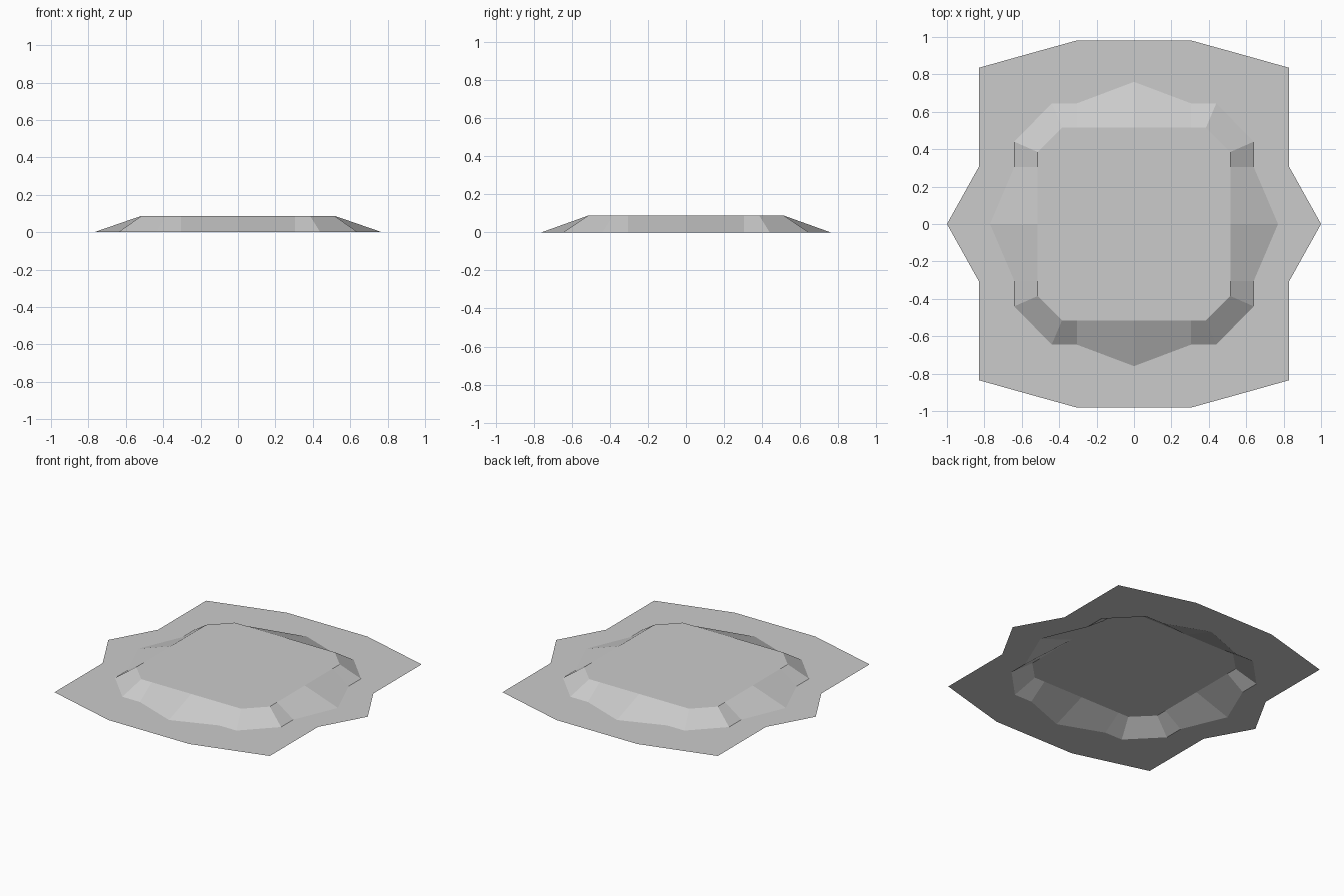
import bpy
import bmesh

cube = bpy.data.objects.get("Cube")
if cube:
    bpy.data.objects.remove(cube, do_unlink=True)

HEIGHT = 0.088

# One quarter of each outline, from the back middle round to the left middle
OUTER = [(0, .98), (.31, .98), (.57, .908), (.83, .835), (.83, .305), (1, 0)]
FOOT = [(0, .76), (.305, .645), (.44, .645), (.64, .44), (.64, .305), (.77, 0)]
TOP = [(0, .515), (.305, .515), (.385, .515), (.515, .385), (.515, .305), (.515, 0)]


def full_ring(quarter):
    """Mirror a quarter outline into a closed clockwise ring."""
    half = quarter + [(x, -y) for x, y in reversed(quarter[:-1])]
    return half + [(-x, y) for x, y in reversed(half[1:-1])]


def grey_material():
    mat = bpy.data.materials.new("plain grey")
    mat.use_nodes = True
    colour = (0.6, 0.6, 0.6, 1)
    mat.diffuse_color = colour
    bsdf = mat.node_tree.nodes["Principled BSDF"]
    bsdf.inputs["Base Color"].default_value = colour
    return mat


def add_ring(bm, quarter, z):
    return [bm.verts.new((x, y, z)) for x, y in full_ring(quarter)]


def bridge(bm, outer, inner):
    n = len(outer)
    for i in range(n):
        j = (i + 1) % n
        bm.faces.new((outer[j], outer[i], inner[i], inner[j]))


# Flat brim, sloping walls and raised top in one open sheet
bm = bmesh.new()
brim_edge = add_ring(bm, OUTER, 0)
wall_foot = add_ring(bm, FOOT, 0)
wall_top = add_ring(bm, TOP, HEIGHT)
bridge(bm, brim_edge, wall_foot)
bridge(bm, wall_foot, wall_top)
bm.faces.new(list(reversed(wall_top)))

mesh = bpy.data.meshes.new("raised_plate")
bm.to_mesh(mesh)
bm.free()
mesh.materials.append(grey_material())
plate = bpy.data.objects.new("raised_plate", mesh)
bpy.context.collection.objects.link(plate)
